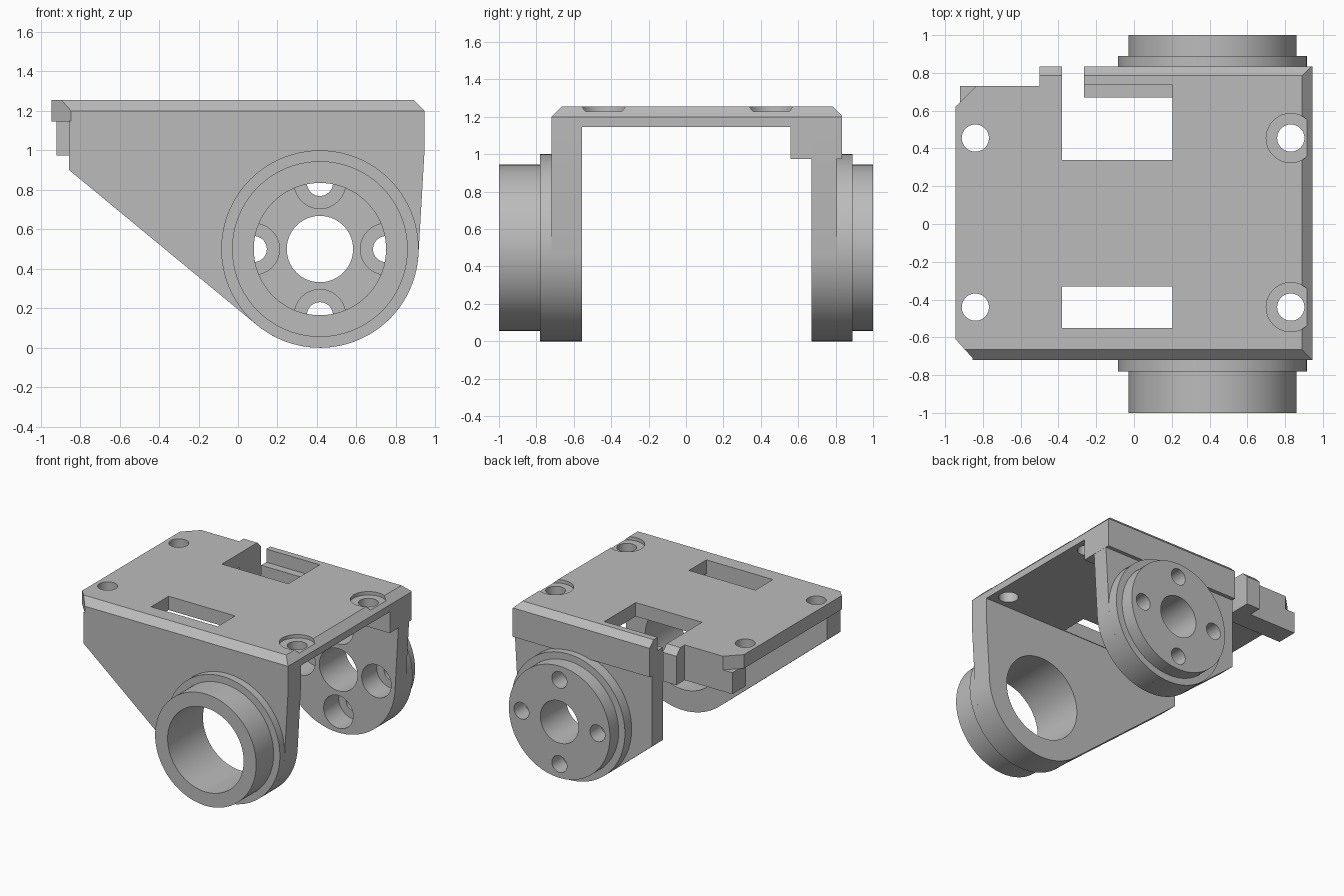
import bpy, bmesh, math
from mathutils import Vector

old = bpy.data.objects.get("Cube")
if old:
    bpy.data.objects.remove(old, do_unlink=True)

grey = bpy.data.materials.new("plain_grey")
grey.use_nodes = True
COLOUR = (0.5, 0.5, 0.5, 1)
grey.diffuse_color = COLOUR
grey.node_tree.nodes["Principled BSDF"].inputs["Base Color"].default_value = COLOUR

AX, AZ, R = 0.415, 0.5, 0.5      # pivot axis and hub radius
HINGE_BORE, DISC_BORE = 0.335, 0.168
TOP, UNDER, LIP = 1.255, 1.145, 0.975
SEG = 96


def finish(bm, name):
    bmesh.ops.recalc_face_normals(bm, faces=bm.faces)
    mesh = bpy.data.meshes.new(name)
    bm.to_mesh(mesh)
    bm.free()
    mesh.materials.append(grey)
    obj = bpy.data.objects.new(name, mesh)
    bpy.context.collection.objects.link(obj)
    return obj


def prism_bm(points, lo, hi, axis="z"):
    """Extrude a 2D outline along z (points are x, y) or y (points are x, z)."""
    place = (lambda a, b, d: (a, b, d)) if axis == "z" else (lambda a, b, d: (a, d, b))
    bm = bmesh.new()
    low = [bm.verts.new(place(a, b, lo)) for a, b in points]
    high = [bm.verts.new(place(a, b, hi)) for a, b in points]
    bm.faces.new(low)
    bm.faces.new(high)
    n = len(points)
    for i in range(n):
        j = (i + 1) % n
        bm.faces.new((low[i], low[j], high[j], high[i]))
    return bm


def prism(name, points, lo, hi, axis="z"):
    return finish(prism_bm(points, lo, hi, axis), name)


def box(name, x0, x1, y0, y1, z0, z1):
    return prism(name, [(x0, y0), (x1, y0), (x1, y1), (x0, y1)], z0, z1)


def arc(cx, cy, r, start=0.0, end=360.0, n=SEG, closed=True):
    steps = n if closed else n - 1
    angles = [math.radians(start + (end - start) * i / steps) for i in range(n)]
    return [(cx + r * math.cos(t), cy + r * math.sin(t)) for t in angles]


def rod(cx, cy, r, lo, hi, axis, n=SEG):
    return prism("cutter", arc(cx, cy, r, n=n), lo, hi, axis)


def turned(name, profile):
    """Closed (radius, y) profile turned about the pivot axis."""
    bm = bmesh.new()
    rings = [[bm.verts.new((x, y, z)) for x, z in arc(AX, AZ, r)] for r, y in profile]
    for k, ring in enumerate(rings):
        nxt = rings[(k + 1) % len(rings)]
        for i in range(SEG):
            j = (i + 1) % SEG
            bm.faces.new((ring[i], ring[j], nxt[j], nxt[i]))
    return finish(bm, name)


def cut(obj, cutters):
    bpy.context.view_layer.objects.active = obj
    for c in cutters:
        mod = obj.modifiers.new("cut", "BOOLEAN")
        mod.operation = "DIFFERENCE"
        mod.solver = "EXACT"
        mod.object = c
        bpy.ops.object.modifier_apply(modifier=mod.name)


def drop(cutters):
    for c in cutters:
        bpy.data.objects.remove(c, do_unlink=True)


# Top plate with the open slot at the back and bevelled upper edges
outline = [(-0.945, -0.61), (-0.845, -0.72), (0.945, -0.72), (0.945, 0.835),
           (-0.265, 0.835), (-0.265, 0.735), (0.205, 0.735), (0.205, 0.34),
           (-0.38, 0.34), (-0.38, 0.835), (-0.5, 0.835), (-0.5, 0.73),
           (-0.835, 0.73), (-0.945, 0.62)]
bm = prism_bm(outline, UNDER, TOP)
bmesh.ops.recalc_face_normals(bm, faces=bm.faces)
for point, normal in (((0, -0.72, 1.2), (0, -1, 1)),
                      ((0.945, 0, 1.2), (1, 0, 1)),
                      ((0, 0.835, 1.205), (0, 1, 1))):
    bmesh.ops.bisect_plane(bm, geom=bm.verts[:] + bm.edges[:] + bm.faces[:], dist=1e-5,
                           plane_co=Vector(point), plane_no=Vector(normal).normalized(),
                           clear_outer=True)
    bmesh.ops.holes_fill(bm, edges=[e for e in bm.edges if e.is_boundary], sides=0)
top_plate = finish(bm, "top_plate")

# Window, screw holes and shallow recesses in the plate
cutters = [box("cutter", -0.38, 0.205, -0.55, -0.33, 1, 1.4)]
for y in (-0.44, 0.455):
    cutters += [rod(x, y, 0.072, 1, 1.4, "z", 48) for x in (-0.84, 0.83)]
    cutters.append(rod(0.83, y, 0.13, 1.228, 1.4, "z", 64))
cut(top_plate, cutters)
drop(cutters)

# Side walls: straight edges running tangent into the hub circle
hub = arc(AX, AZ, R, 230.4, 356.7, 48, closed=False)
right_edge = [(0.945, 1.0), (0.945, 1.15)]
front_wall = prism("front_wall", [(-0.855, 1.15), (-0.855, 0.9)] + hub + right_edge,
                   -0.72, -0.555, "y")
back_wall = prism("back_wall", [(-0.265, 1.15), (-0.265, 0.413)] + hub + right_edge,
                  0.67, 0.805, "y")

# Stepped bosses on the pivot axis
front_boss = turned("front_boss", [(HINGE_BORE, -0.72), (R, -0.72), (R, -0.78),
                                   (0.445, -0.78), (0.445, -1), (HINGE_BORE, -1)])
back_boss = turned("back_boss", [(DISC_BORE, 0.805), (R, 0.805), (R, 0.89),
                                 (0.445, 0.89), (0.445, 1), (DISC_BORE, 1)])

# Bores through the walls, plus four counterbored bolt holes at the back
cutters = [rod(AX, AZ, HINGE_BORE, -0.9, -0.4, "y")]
cut(front_wall, cutters)
drop(cutters)

bolts = []
for x, z in arc(AX, AZ, 0.335, n=4):
    bolts.append(rod(x, z, 0.066, 0.5, 1.2, "y", 40))
    bolts.append(rod(x, z, 0.13, 0.5, 0.86, "y", 56))
bore = rod(AX, AZ, DISC_BORE, 0.5, 0.9, "y")
cut(back_wall, bolts + [bore])
cut(back_boss, bolts)
drop(bolts + [bore])

# Thickened lips under the back edge
back_lip = box("back_lip", -0.265, 0.945, 0.67, 0.835, LIP, 1.15)
corner_lip = box("corner_lip", 0.205, 0.945, 0.56, 0.68, LIP, 1.15)
left_bar = box("left_bar", -0.92, -0.38, 0.56, 0.73, LIP, 1.146)
slot_block = box("slot_block", -0.5, -0.38, 0.72, 0.835, LIP, 1.15)
cutters = [rod(AX, AZ, DISC_BORE, 0.5, 0.9, "y")]
drop(cutters)

# Smooth the round surfaces, keep edges sharp
bpy.ops.object.select_all(action="DESELECT")
for obj in (top_plate, front_wall, back_wall, front_boss, back_boss):
    obj.select_set(True)
bpy.context.view_layer.objects.active = top_plate
bpy.ops.object.shade_smooth_by_angle(angle=math.radians(30))
